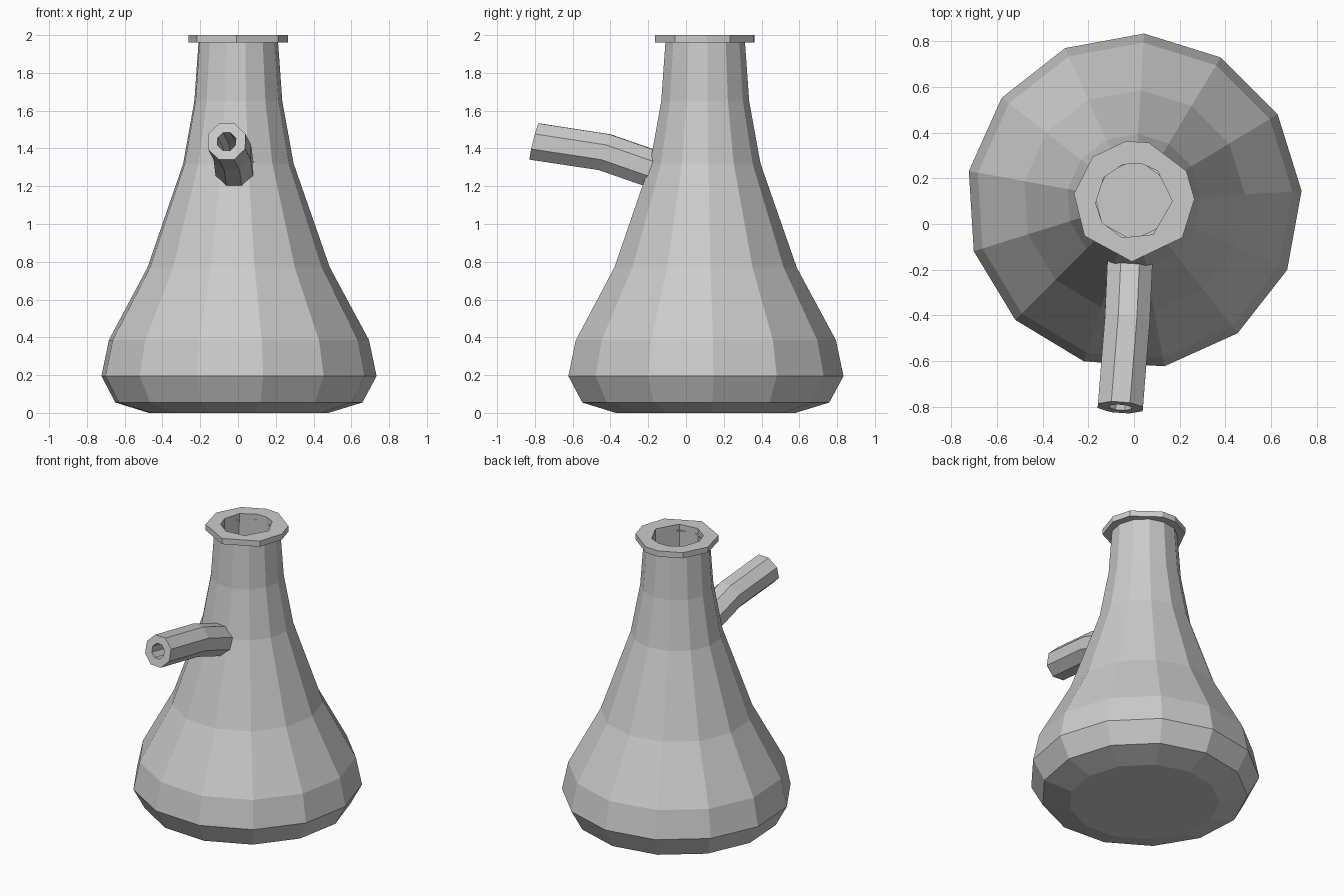
import bpy, bmesh
from math import cos, sin, radians, pi
from mathutils import Vector

if "Cube" in bpy.data.objects:
    bpy.data.objects.remove(bpy.data.objects["Cube"])

AXIS_Y = 0.1


def skin(name, rings, cap_start=False):
    """Bridge a series of equal-length point rings into one flat-shaded object."""
    bm = bmesh.new()
    loops = [[bm.verts.new(p) for p in ring] for ring in rings]
    n = len(loops[0])
    for a, b in zip(loops, loops[1:]):
        for i in range(n):
            j = (i + 1) % n
            bm.faces.new((a[i], a[j], b[j], b[i]))
    if cap_start:
        bm.faces.new(loops[0][::-1])
    mesh = bpy.data.meshes.new(name)
    bm.to_mesh(mesh)
    bm.free()
    ob = bpy.data.objects.new(name, mesh)
    bpy.context.collection.objects.link(ob)
    return ob


def ring(r, z, angles):
    return [(r * cos(a), AXIS_Y + r * sin(a), z) for a in angles]


# Flask body: 13-sided lathe from base to neck
body_angles = [radians(3.5) + 2 * pi * i / 13 for i in range(13)]
profile = [(0.48, 0), (0.66, 0.055), (0.735, 0.195), (0.695, 0.385),
           (0.487, 0.77), (0.295, 1.32), (0.235, 1.65), (0.212, 1.97)]
skin("flask_body", [ring(r, z, body_angles) for r, z in profile], cap_start=True)

# Rim: irregular collar with an open bore running down the neck
lip_angles = [radians(a) for a in (2, 30, 76, 98, 133, 173, 215, 268, 323)]
bore_angles = [radians(a) for a in (0, 52, 80, 107, 142, 183, 214, 252, 300)]
skin("rim", [ring(0.17, 1.96, lip_angles),
             ring(0.265, 1.96, lip_angles),
             ring(0.265, 2.0, lip_angles),
             ring(0.168, 2.0, bore_angles),
             ring(0.175, 1.5, bore_angles)])


# Side arm: bent octagonal hose barb with a hollow end
def arm_ring(centre, direction, r):
    d = Vector(direction).normalized()
    side = Vector((0, 0, 1)).cross(d).normalized()
    up = d.cross(side)
    return [Vector(centre) + r * (cos(a) * side + sin(a) * up)
            for a in (pi / 8 + pi / 4 * i for i in range(8))]


path = [((-0.015, -0.1, 1.265), (-0.07, -0.94, 0.35)),
        ((-0.03, -0.43, 1.38), (-0.07, -0.95, 0.29)),
        ((-0.06, -0.803, 1.437), (-0.07, -0.97, 0.24))]
outer = [arm_ring(c, d, 0.107) for c, d in path]
bore = [arm_ring(c, d, 0.052) for c, d in reversed(path)]
skin("side_arm", outer + bore)
